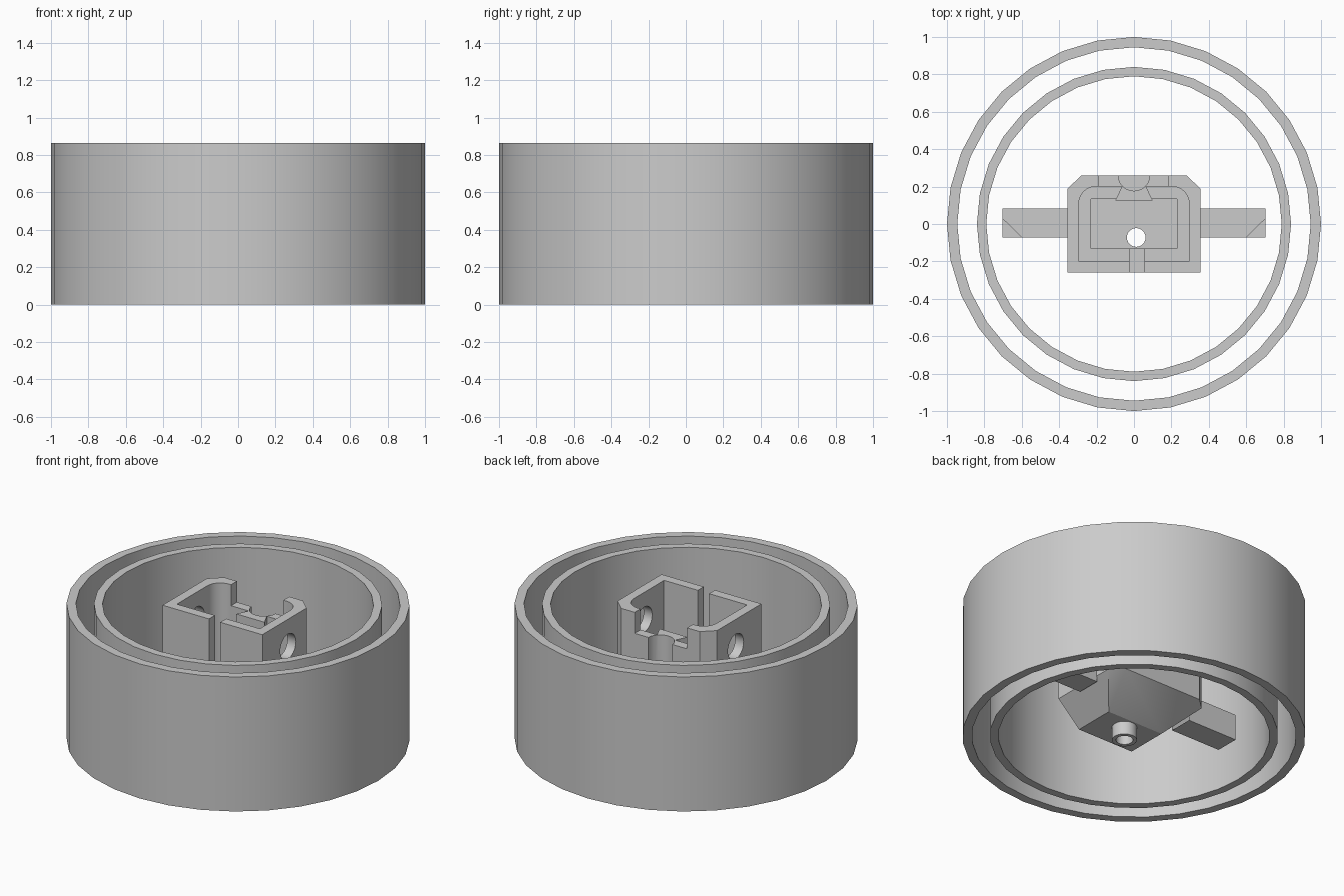
import bpy, bmesh
from math import sin, cos, pi, radians

cube = bpy.data.objects.get("Cube")
if cube:
    bpy.data.objects.remove(cube, do_unlink=True)

grey = bpy.data.materials.new("plain grey")
grey.use_nodes = True
COLOUR = (0.6, 0.6, 0.6, 1)
grey.diffuse_color = COLOUR
grey.node_tree.nodes["Principled BSDF"].inputs["Base Color"].default_value = COLOUR

HEIGHT = 0.865


def finish(name, bm, fix_normals=True):
    if fix_normals:
        bmesh.ops.recalc_face_normals(bm, faces=bm.faces)
    mesh = bpy.data.meshes.new(name)
    bm.to_mesh(mesh)
    bm.free()
    mesh.materials.append(grey)
    obj = bpy.data.objects.new(name, mesh)
    bpy.context.collection.objects.link(obj)
    return obj


def smooth(obj):
    bpy.ops.object.select_all(action='DESELECT')
    obj.select_set(True)
    bpy.context.view_layer.objects.active = obj
    bpy.ops.object.shade_smooth_by_angle(angle=radians(30))


def circle(r, n, cx=0, cy=0):
    return [(cx + r * sin(2 * pi * i / n), cy + r * cos(2 * pi * i / n)) for i in range(n)]


def rect(x0, x1, y0, y1):
    return [(x0, y0), (x1, y0), (x1, y1), (x0, y1)]


def prism(name, outline, z0, z1):
    bm = bmesh.new()
    base = bm.faces.new([bm.verts.new((x, y, z0)) for x, y in outline])
    top = bmesh.ops.extrude_face_region(bm, geom=[base])["geom"]
    bmesh.ops.translate(bm, vec=(0, 0, z1 - z0),
                        verts=[v for v in top if isinstance(v, bmesh.types.BMVert)])
    return finish(name, bm)


def tube(name, outer, inner, z0, z1, n, cx=0, cy=0):
    bm = bmesh.new()
    loops = [[bm.verts.new((x, y, z)) for x, y in circle(r, n, cx, cy)]
             for r, z in ((outer, z0), (outer, z1), (inner, z1), (inner, z0))]
    for k in range(4):
        a, b = loops[k], loops[(k + 1) % 4]
        for i in range(n):
            j = (i + 1) % n
            bm.faces.new((a[i], a[j], b[j], b[i]))
    obj = finish(name, bm)
    smooth(obj)
    return obj


def boolean(obj, tool, operation='DIFFERENCE'):
    mod = obj.modifiers.new("cut", 'BOOLEAN')
    mod.object, mod.operation, mod.solver = tool, operation, 'EXACT'
    graph = bpy.context.evaluated_depsgraph_get()
    mesh = bpy.data.meshes.new_from_object(obj.evaluated_get(graph))
    obj.modifiers.clear()
    obj.data = mesh
    bpy.data.objects.remove(tool, do_unlink=True)


# Two concentric walls
tube("outer_ring", 1.0, 0.945, 0, HEIGHT, 32)
tube("inner_ring", 0.84, 0.79, 0, HEIGHT, 32)

# Housing: chamfered box tapering to a small flat base
outline = [(-0.355, -0.26), (0.355, -0.26), (0.355, 0.19),
           (0.28, 0.26), (-0.28, 0.26), (-0.355, 0.19)]
bm = bmesh.new()
for z in (HEIGHT, 0.235):
    for x, y in outline:
        bm.verts.new((x, y, z))
for x, y in rect(-0.2, 0.2, -0.26, 0.01):
    bm.verts.new((x, y, 0.085))
bmesh.ops.convex_hull(bm, input=bm.verts)
bmesh.ops.dissolve_limit(bm, angle_limit=0.01, verts=bm.verts, edges=bm.edges)
housing = finish("housing", bm)

# Main cavity with rounded back corners
corner = [(0.205 + 0.09 * cos(a), 0.11 + 0.09 * sin(a))
          for a in (i * pi / 12 for i in range(7))]
cavity = [(-0.295, -0.2), (0.295, -0.2)] + corner + [(-x, y) for x, y in reversed(corner)]
boolean(housing, prism("cavity_cutter", cavity, 0.36, 1))
# Lower pocket, front slot and back notch
boolean(housing, prism("pocket_cutter", rect(-0.23, 0.23, -0.13, 0.135), 0.25, 1))
boolean(housing, prism("slot_cutter", rect(-0.025, 0.055, -0.3, -0.12), 0.3, 1))
boolean(housing, prism("notch_cutter", rect(-0.19, 0.182, 0.15, 0.3), 0.73, 1))
# Flared cable guide inside the back wall, with a round groove behind it
guide = [(-0.1, 0.125), (0.1, 0.125), (0.06, 0.21), (-0.06, 0.21)]
boolean(housing, prism("guide", guide, 0.3, 0.73), 'UNION')
boolean(housing, prism("groove_cutter", circle(0.085, 24, 0, 0.262), 0.4, 1))
# Drain hole through the floor
boolean(housing, prism("drain_cutter", circle(0.05, 24, 0.012, -0.072), -0.1, 0.6))
# Round hole through both side walls
bore = prism("bore_cutter", circle(0.08, 24), -0.5, 0.5)
bore.rotation_euler.y = pi / 2
bore.location.z = 0.69
bpy.context.view_layer.update()
boolean(housing, bore)
smooth(housing)

# Short spout under the floor
tube("spout", 0.073, 0.05, 0, 0.1, 24, 0.012, -0.072)

# Side arms, each with an open corner on its top face
bm = bmesh.new()
plan = rect(0.35, 0.704, -0.072, 0.082)
low = [bm.verts.new((x, y, 0.2)) for x, y in plan]
high = [bm.verts.new((x, y, 0.367)) for x, y in plan]
near = bm.verts.new((0.6, -0.072, 0.367))
far = bm.verts.new((0.704, 0.03, 0.367))
bm.faces.new(low[::-1])
bm.faces.new((high[0], near, far, high[2], high[3]))
bm.faces.new((low[0], low[1], high[1], near, high[0]))
bm.faces.new((low[1], low[2], high[2], far, high[1]))
bm.faces.new((low[2], low[3], high[3], high[2]))
arms = finish("side_arms", bm, False)
arms.modifiers.new("mirror", 'MIRROR')
